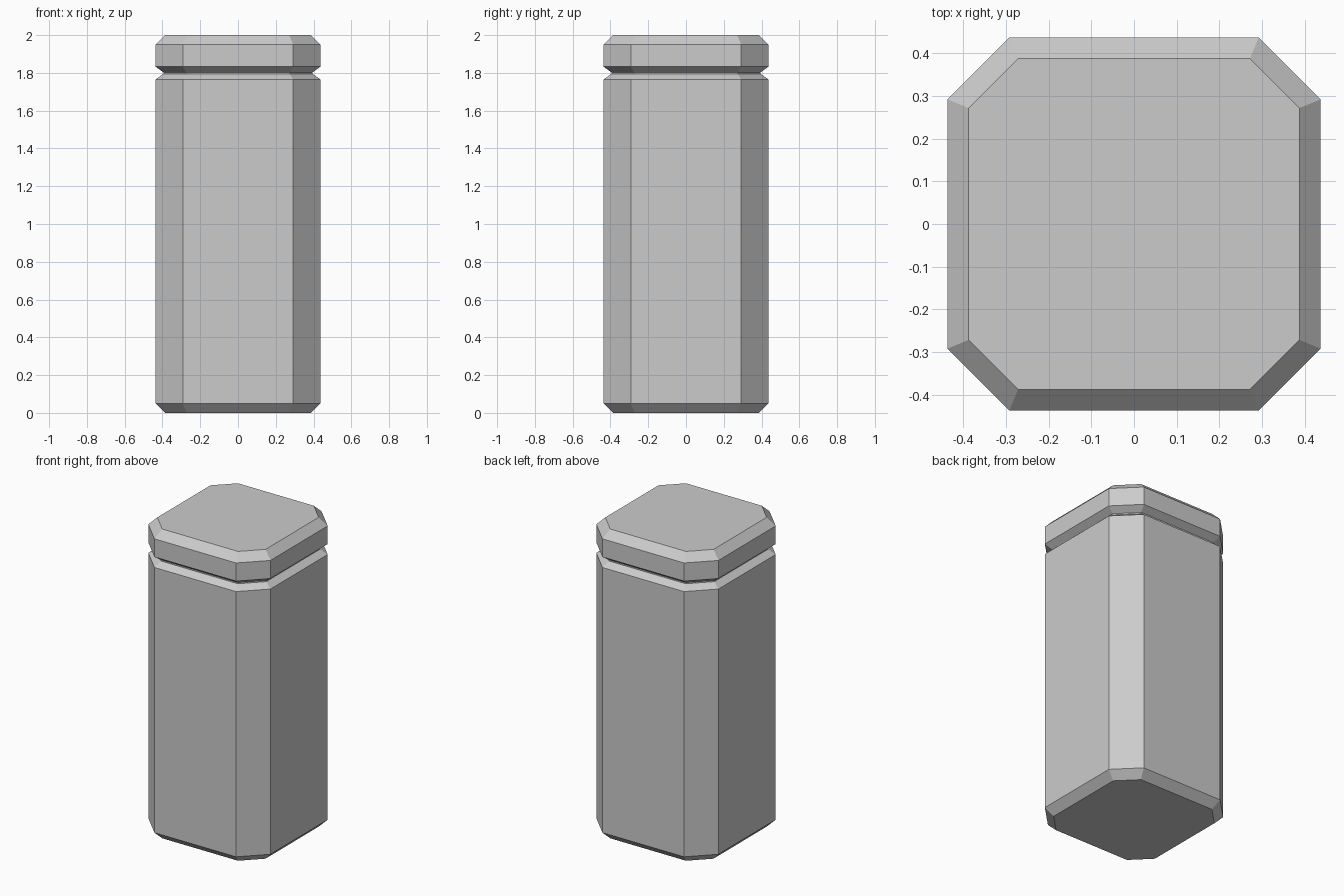
import bpy, bmesh
from math import tan, pi

if "Cube" in bpy.data.objects:
    bpy.data.objects.remove(bpy.data.objects["Cube"])

HALF, CORNER = 0.437, 0.292


def octagon(inset):
    # chamfered square, offset evenly inward
    h, c = HALF - inset, CORNER - inset * tan(pi / 8)
    return [(c, -h), (h, -c), (h, c), (c, h), (-c, h), (-h, c), (-h, -c), (-c, -h)]


def stack(name, levels):
    # loft octagon rings given as (z, inset) and cap both ends
    bm = bmesh.new()
    rings = [[bm.verts.new((x, y, z)) for x, y in octagon(i)] for z, i in levels]
    for a, b in zip(rings, rings[1:]):
        for k in range(8):
            n = (k + 1) % 8
            bm.faces.new((a[k], a[n], b[n], b[k]))
    bm.faces.new(rings[0][::-1])
    bm.faces.new(rings[-1])
    mesh = bpy.data.meshes.new(name)
    bm.to_mesh(mesh)
    bm.free()
    bpy.context.collection.objects.link(bpy.data.objects.new(name, mesh))


# post shaft, groove and cap in one continuous surface
stack("post", [
    (0.0, 0.05), (0.05, 0.0),
    (1.765, 0.0), (1.795, 0.042),
    (1.803, 0.042), (1.833, 0.0),
    (1.95, 0.0), (2.0, 0.05),
])
